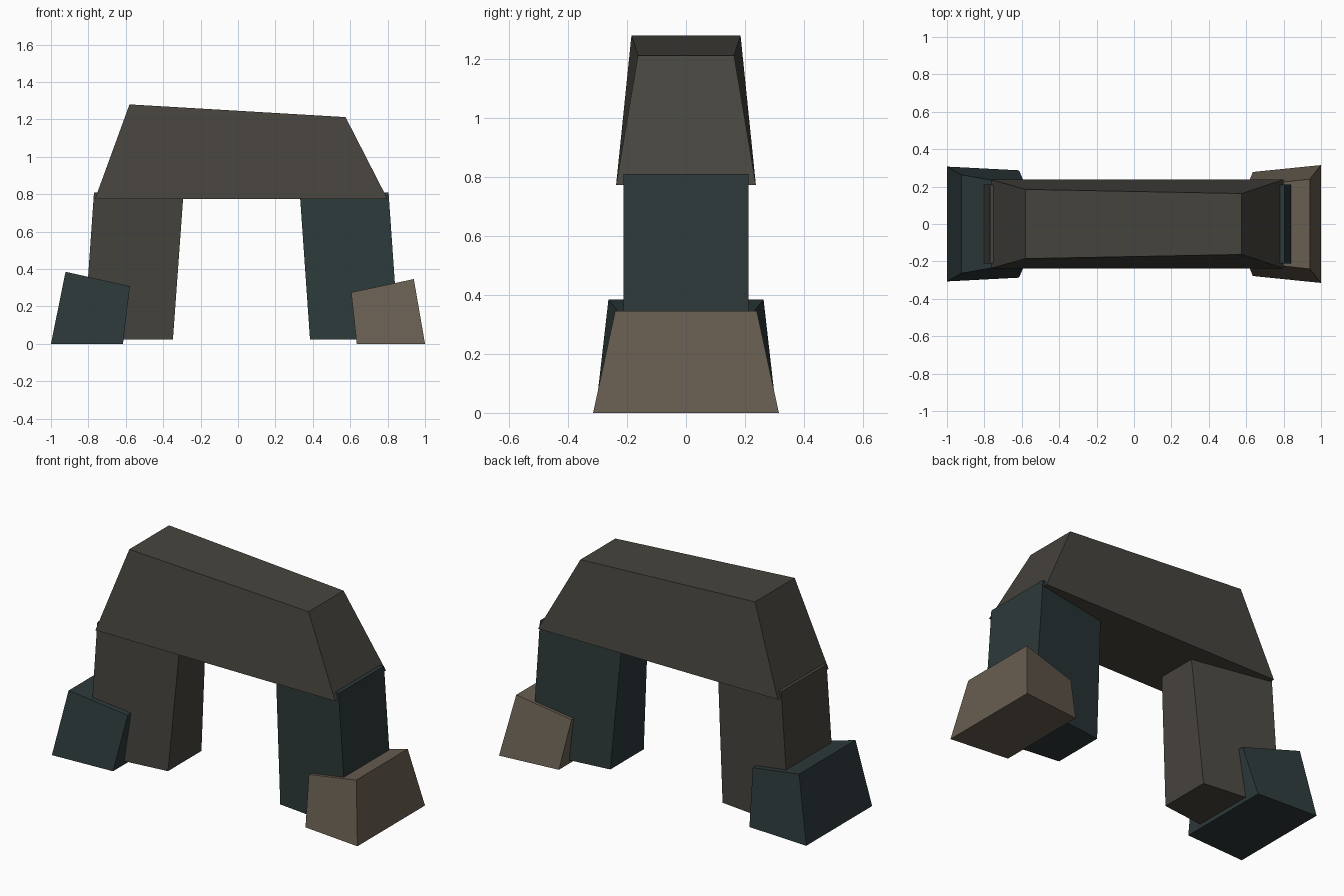
import bpy, bmesh

if "Cube" in bpy.data.objects:
    bpy.data.objects.remove(bpy.data.objects["Cube"])


def material(name, rgb):
    m = bpy.data.materials.new(name)
    m.diffuse_color = (*rgb, 1)
    m.use_nodes = True
    m.node_tree.nodes["Principled BSDF"].inputs["Base Color"].default_value = m.diffuse_color
    return m


def stone(name, profile, depths, mat):
    """Four-sided block: xz profile (bottom left, bottom right, top right, top left),
    with a half-depth in y for each corner."""
    bm = bmesh.new()
    front = [bm.verts.new((x, -d, z)) for (x, z), d in zip(profile, depths)]
    back = [bm.verts.new((x, d, z)) for (x, z), d in zip(profile, depths)]
    bm.faces.new(front)
    bm.faces.new([back[i] for i in (2, 1, 0, 3)])
    for i in range(4):
        j = (i + 1) % 4
        bm.faces.new((front[j], front[i], back[i], back[j]))
    bmesh.ops.recalc_face_normals(bm, faces=bm.faces)
    mesh = bpy.data.meshes.new(name)
    bm.to_mesh(mesh)
    bm.free()
    mesh.materials.append(mat)
    ob = bpy.data.objects.new(name, mesh)
    bpy.context.collection.objects.link(ob)
    return ob


grey = material("grey_stone", (0.063, 0.058, 0.048))
teal = material("teal_stone", (0.026, 0.041, 0.042))
brown = material("brown_stone", (0.135, 0.108, 0.08))

# Lintel across the top
stone("lintel", [(-0.765, 0.773), (0.80, 0.773), (0.575, 1.212), (-0.58, 1.28)],
      [0.237, 0.237, 0.163, 0.185], grey)

# Leaning legs, narrower on the inner side
stone("left_leg", [(-0.825, 0.022), (-0.348, 0.022), (-0.291, 0.81), (-0.77, 0.81)],
      [0.212, 0.156, 0.12, 0.212], grey)
stone("right_leg", [(0.385, 0.022), (0.86, 0.022), (0.805, 0.81), (0.33, 0.81)],
      [0.156, 0.212, 0.212, 0.12], teal)

# Foot blocks
stone("left_foot_block", [(-1.0, 0), (-0.615, 0), (-0.578, 0.308), (-0.922, 0.385)],
      [0.307, 0.287, 0.203, 0.263], teal)
stone("right_foot_block", [(0.635, 0), (1.0, 0), (0.94, 0.346), (0.605, 0.275)],
      [0.278, 0.315, 0.24, 0.203], brown)
